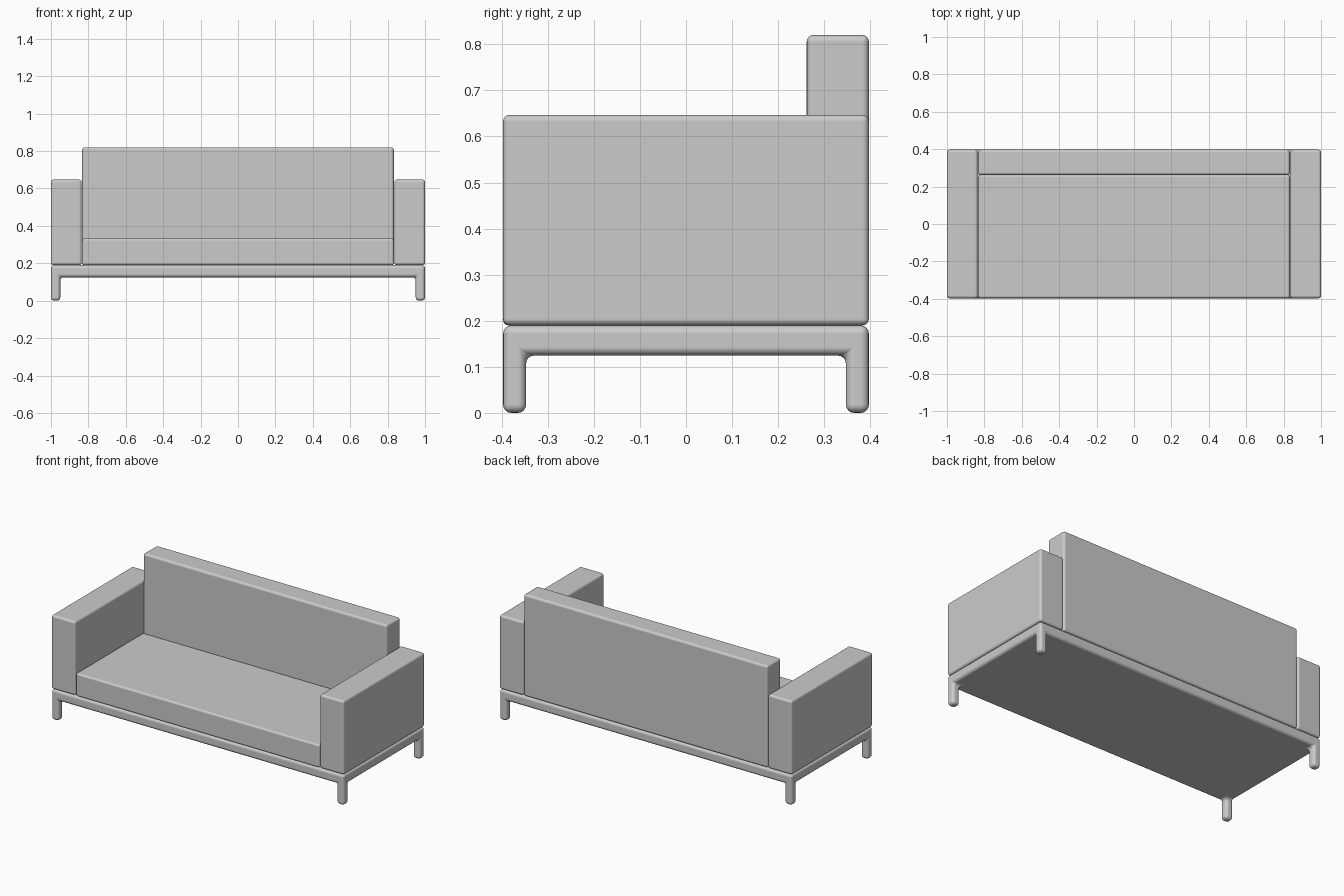
import bpy, bmesh
from mathutils import Vector

if "Cube" in bpy.data.objects:
    bpy.data.objects.remove(bpy.data.objects["Cube"])

W, D = 1.0, 0.397          # half width, half depth
LEG = 0.05                 # leg thickness
BASE_LOW, BASE_TOP = 0.125, 0.19


def box_mesh(lo, hi):
    """bmesh box between two corners"""
    bm = bmesh.new()
    bmesh.ops.create_cube(bm, size=1)
    lo, hi = Vector(lo), Vector(hi)
    for v in bm.verts:
        v.co = (lo + hi) / 2 + v.co * (hi - lo)
    return bm


def finish(name, bm, radius):
    """turn a bmesh into a smooth object with rounded edges"""
    bmesh.ops.recalc_face_normals(bm, faces=bm.faces)
    for f in bm.faces:
        f.smooth = True
    me = bpy.data.meshes.new(name)
    bm.to_mesh(me)
    bm.free()
    ob = bpy.data.objects.new(name, me)
    bpy.context.collection.objects.link(ob)
    bev = ob.modifiers.new("rounded_edges", 'BEVEL')
    bev.width = radius
    bev.segments = 4
    bev.limit_method = 'ANGLE'
    bev.harden_normals = True
    return ob


# base frame: slab with four legs drawn out of its bottom corners
bm = box_mesh((-W, -D, BASE_LOW), (W, D, BASE_TOP))
for s in (-1, 1):
    for co, no in (((s * (W - LEG), 0, 0), (1, 0, 0)), ((0, s * (D - LEG), 0), (0, 1, 0))):
        bmesh.ops.bisect_plane(bm, geom=bm.verts[:] + bm.edges[:] + bm.faces[:],
                               plane_co=co, plane_no=no)
bm.normal_update()
corners = []
for f in bm.faces:
    c = f.calc_center_median()
    if f.normal.z < -0.9 and abs(c.x) > W - LEG and abs(c.y) > D - LEG:
        corners.append(f)
legs = bmesh.ops.extrude_discrete_faces(bm, faces=corners)["faces"]
for f in legs:
    for v in f.verts:
        v.co.z = 0
bmesh.ops.dissolve_limit(bm, angle_limit=0.02, verts=bm.verts, edges=bm.edges)
finish("base_frame", bm, 0.018)

# cushions and arms
INNER = 0.833
BACK_Y = 0.262
finish("seat", box_mesh((-INNER, -D, BASE_TOP), (INNER, BACK_Y, 0.332)), 0.012)
finish("backrest", box_mesh((-INNER, BACK_Y, BASE_TOP), (INNER, D, 0.82)), 0.014)
for side, s in (("left", -1), ("right", 1)):
    x0, x1 = sorted((s * (INNER + 0.003), s * W))
    finish(side + "_arm", box_mesh((x0, -D, BASE_TOP), (x1, D, 0.647)), 0.014)
